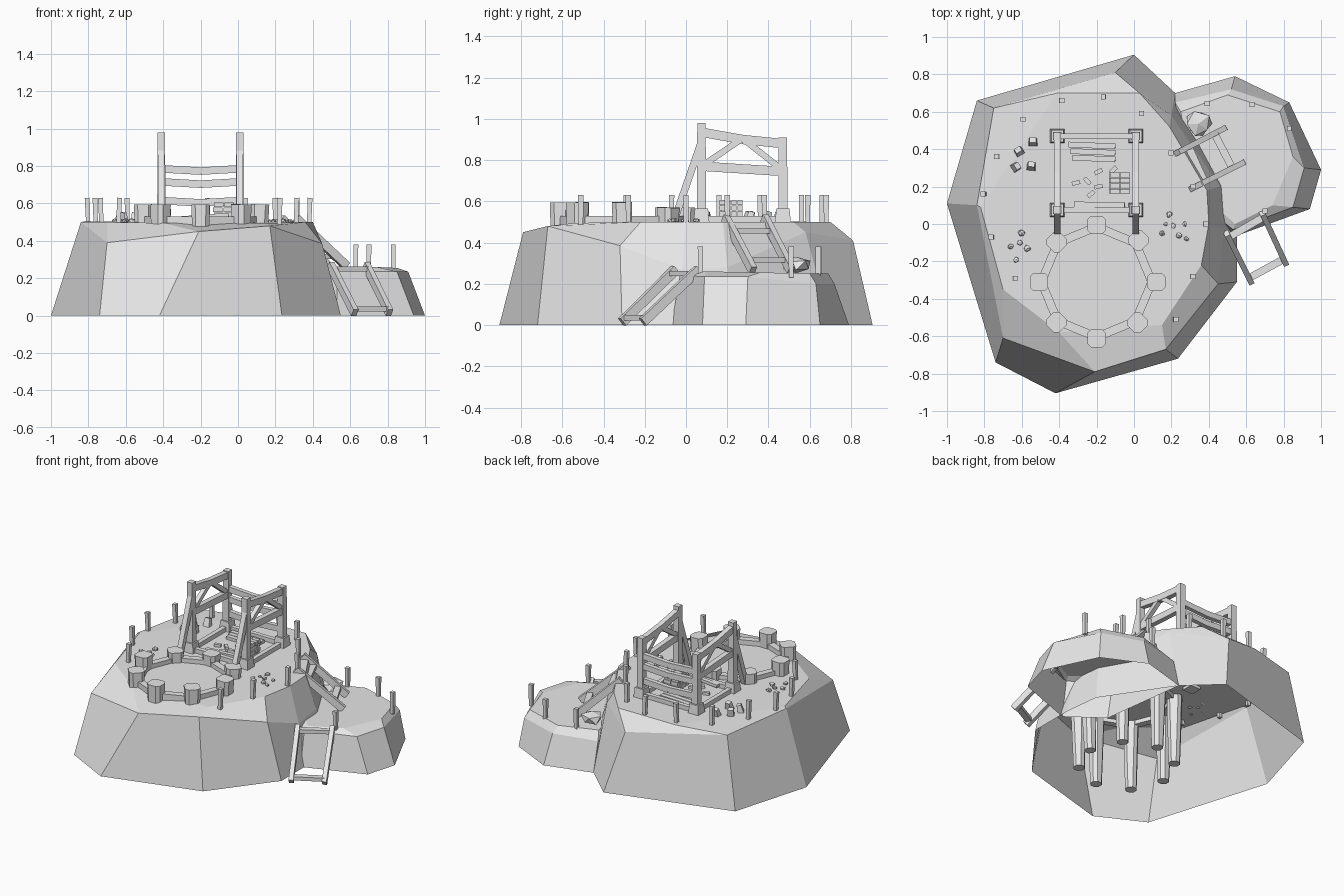
import bpy, bmesh, math, random
from mathutils import Vector, Matrix

random.seed(4)
default_cube = bpy.data.objects.get("Cube")
if default_cube:
    bpy.data.objects.remove(default_cube)

stone_grey = bpy.data.materials.new("stone_grey")
stone_grey.use_nodes = True
GREY = (0.8, 0.8, 0.8, 1)
stone_grey.diffuse_color = GREY
stone_grey.node_tree.nodes["Principled BSDF"].inputs["Base Color"].default_value = GREY


def finish(name, bm):
    """Turn a bmesh into a flat shaded object."""
    mesh = bpy.data.meshes.new(name)
    bmesh.ops.recalc_face_normals(bm, faces=bm.faces)
    bm.to_mesh(mesh)
    bm.free()
    mesh.materials.append(stone_grey)
    obj = bpy.data.objects.new(name, mesh)
    bpy.context.collection.objects.link(obj)
    return obj


def beam(name, start, end, width, height, taper=1.0, chamfer=0.0, side=None):
    """Box from start to end; taper scales the end section, chamfer cuts the long edges."""
    start, end = Vector(start), Vector(end)
    along = (end - start).normalized()
    if side is None:
        side = along.cross(Vector((0, 0, 1)))
        if side.length < 0.3:
            side = Vector((1, 0, 0))
    side = Vector(side)
    side = (side - along * side.dot(along)).normalized()
    up = side.cross(along)
    bm = bmesh.new()
    rings = []
    for centre, scale in ((start, 1), (end, taper)):
        rings.append([bm.verts.new(centre + side * (a * width * scale / 2) + up * (b * height * scale / 2))
                      for a, b in ((-1, -1), (1, -1), (1, 1), (-1, 1))])
    for i in range(4):
        j = (i + 1) % 4
        bm.faces.new((rings[0][i], rings[0][j], rings[1][j], rings[1][i]))
    bm.faces.new(rings[0])
    bm.faces.new(rings[1])
    if chamfer:
        long_edges = [bm.edges.get(pair) for pair in zip(*rings)]
        bmesh.ops.bevel(bm, geom=long_edges, offset=chamfer, segments=1, affect='EDGES')
    return finish(name, bm)


def rock_shell(name, base, rim, plateau):
    """Open-bottomed faceted hill made of three rings."""
    bm = bmesh.new()
    rings = [[bm.verts.new((x, y, 0)) for x, y in base],
             [bm.verts.new(p) for p in rim],
             [bm.verts.new(p) for p in plateau]]
    count = len(base)
    for low, high in zip(rings, rings[1:]):
        for i in range(count):
            j = (i + 1) % count
            bm.faces.new((low[i], low[j], high[j], high[i]))
    bm.faces.new(rings[-1])
    return finish(name, bm)


def pebble(name, x, y, z, size, flatness=0.75):
    """Small irregular stone."""
    bm = bmesh.new()
    bmesh.ops.create_icosphere(bm, subdivisions=1, radius=size)
    turn = Matrix.Rotation(random.uniform(0, math.pi), 3, 'Z')
    for v in bm.verts:
        v.co = turn @ (v.co * random.uniform(0.8, 1.15))
        v.co.z *= flatness
        v.co += Vector((x, y, z + size * 0.4))
    finish(name, bm)


# Large hill
rock_shell(
    "large_hill",
    [(0, .905), (-.84, .66), (-1, .11), (-.74, -.74), (-.42, -.905),
     (.235, -.72), (.55, -.31), (.55, 0), (.52, .25), (.22, .7)],
    [(-.1, .81, .41), (-.75, .62, .49), (-.84, .1, .5), (-.7, -.61, .39), (-.21, -.79, .45),
     (.17, -.67, .48), (.45, -.32, .385), (.48, -.02, .27), (.46, .2, .28), (.2, .58, .45)],
    [(.03, .7, .5), (-.41, .7, .5), (-.82, .09, .505), (-.7, -.35, .5), (-.4, -.58, .495),
     (.15, -.54, .495), (.36, -.22, .5), (.4, 0, .5), (.39, .18, .5), (.19, .52, .5)])

# Small hill
rock_shell(
    "small_hill",
    [(.54, .79), (.83, .65), (1, .29), (.94, .08), (.53, -.07), (.3, .1), (.22, .7)],
    [(.52, .72, .2), (.8, .63, .2), (.91, .3, .235), (.85, .09, .235), (.53, -.03, .24), (.3, .15, .24), (.22, .65, .2)],
    [(.5, .69, .25), (.78, .6, .25), (.85, .36, .255), (.74, .1, .26), (.54, 0, .26), (.32, .2, .26), (.25, .6, .25)])

# Ring of stone pillars joined by a low wall
CENTRE = Vector((-0.2, -0.31, 0))
ring = []
for i in range(8):
    angle = math.tau * i / 8 + math.pi / 2
    direction = Vector((math.cos(angle), math.sin(angle), 0))
    foot = CENTRE + direction * 0.3
    ring.append(CENTRE + direction * 0.295)
    top = 0.57 if direction.y > 0.5 else 0.595
    lean = direction * random.uniform(0, 0.02)
    tangent = (-direction.y, direction.x, 0)
    beam(f"ring_pillar_{i}", foot + Vector((0, 0, 0.02)), foot + lean + Vector((0, 0, top)),
         0.07, 0.07, 1.4, 0.02, tangent)
for i in range(8):
    lift = Vector((0, 0, 0.5))
    beam(f"ring_wall_{i}", ring[i] + lift, ring[(i + 1) % 8] + lift, 0.045, 0.06)

# Timber frame: posts on stone feet, side trusses and rear cross bars
FRONT, REAR = 0.075, 0.47
for side_name, x in (("right", -0.41), ("left", 0.01)):
    for place, y, top in (("front", FRONT, 0.98), ("rear", REAR, 0.91)):
        beam(f"{place}_{side_name}_post", (x, y, 0.48), (x, y, top), 0.045, 0.045, 0.9)
        beam(f"{place}_{side_name}_foot", (x, y, 0.48), (x, y, 0.565), 0.08, 0.08, 0.8)
    middle = (FRONT + REAR) / 2
    beam(f"{side_name}_top_front", (x, FRONT, 0.935), (x, middle, 0.9), 0.035, 0.045)
    beam(f"{side_name}_top_rear", (x, middle, 0.9), (x, REAR, 0.88), 0.035, 0.045)
    beam(f"{side_name}_middle_rail", (x, FRONT, 0.77), (x, REAR, 0.745), 0.035, 0.045)
    beam(f"{side_name}_brace_front", (x, FRONT, 0.77), (x, middle - 0.02, 0.89), 0.03, 0.03)
    beam(f"{side_name}_brace_rear", (x, REAR, 0.75), (x, middle + 0.02, 0.89), 0.03, 0.03)
    beam(f"{side_name}_sill", (x, FRONT, 0.515), (x, REAR, 0.515), 0.03, 0.03)
    beam(f"{side_name}_front_prop", (x, -0.06, 0.5), (x, FRONT, 0.89), 0.035, 0.035)
for i, z in enumerate((0.785, 0.715, 0.615)):
    beam(f"rear_bar_{i}", (-0.41, REAR, z), (-0.2, REAR, z - 0.012), 0.03, 0.04)
    beam(f"rear_bar_half_{i}", (-0.2, REAR, z - 0.012), (0.01, REAR, z), 0.03, 0.04)
for place, y in (("front", FRONT), ("rear", REAR)):
    beam(f"{place}_sill", (-0.41, y, 0.515), (0.01, y, 0.515), 0.03, 0.03)


def ladder(name, top_a, foot_a, top_b, foot_b, rungs):
    """Two sloping rails with cross rungs."""
    rails = [(Vector(top_a), Vector(foot_a)), (Vector(top_b), Vector(foot_b))]
    for i, (top, foot) in enumerate(rails):
        beam(f"{name}_rail_{i}", top, foot, 0.03, 0.045)
    for i, t in enumerate(rungs):
        a, b = (top.lerp(foot, t) for top, foot in rails)
        beam(f"{name}_rung_{i}", a, b, 0.04, 0.025)


ladder("upper_ladder", (.23, .38, .52), (.48, .51, .265), (.31, .19, .52), (.58, .325, .265), (.25, .8))
ladder("lower_ladder", (.495, -.05, .27), (.625, -.31, .015), (.685, .06, .27), (.81, -.21, .015), (.08, .92))

# Boundary pegs
pegs = [(-.39, .66), (-.16, .68), (.04, .59), (-.59, .56), (-.73, .36), (-.8, .16),
        (-.76, -.07), (-.64, -.29), (.22, -.51), (.31, -.28), (.38, 0), (.32, .2), (.2, .38)]
for i, (x, y) in enumerate(pegs):
    tilt = random.uniform(-0.008, 0.008)
    beam(f"large_hill_peg_{i}", (x, y, 0.47), (x + tilt, y, 0.63), 0.022, 0.022, 1.2)
for i, (x, y) in enumerate([(.39, .645), (.63, .64), (.83, .51), (.7, .07)]):
    beam(f"small_hill_peg_{i}", (x, y, 0.23), (x, y, 0.38), 0.022, 0.022, 1.2)

# Loose planks inside the frame
for i in range(3):
    y = 0.425 - i * 0.035
    beam(f"long_plank_{i}", (-0.35 + i * 0.01, y, 0.51), (-0.1, y - 0.01, 0.512), 0.03, 0.02)
beam("front_plank", (-.32, .105, .52), (-.05, .1, .54), 0.03, 0.02)
for i, (x, y) in enumerate([(-.31, .22), (-.19, .28), (-.23, .16), (-.11, .29), (-.25, .23), (-.19, .2)]):
    turn = random.uniform(-1, 1)
    step = Vector((math.cos(turn), math.sin(turn), 0)) * 0.022
    spot = Vector((x, y, 0.51))
    beam(f"short_plank_{i}", spot - step, spot + step, 0.022, 0.018)

# Brick stack
for layer in range(4):
    for row in range(4):
        for column in range(2):
            x = -0.108 + column * 0.056 + (layer % 2) * 0.005
            y = 0.175 + row * 0.029
            z = 0.513 + layer * 0.027
            beam(f"brick_{layer}_{row}_{column}", (x - 0.026, y, z), (x + 0.026, y, z), 0.026, 0.024)

# Broken blocks
for i, (x, y) in enumerate([(-.61, .38), (-.54, .43), (-.64, .3), (-.55, .3)]):
    turn = random.uniform(0, math.pi)
    tip = Vector((math.cos(turn), math.sin(turn), 1)) * 0.02
    beam(f"broken_block_{i}", Vector((x, y, 0.48)), Vector((x, y, 0.53)) + tip, 0.05, 0.04, 0.7,
         side=(math.sin(turn), -math.cos(turn), 0))

# Stones
groups = {
    "west_stone": (0.019, [(-.61, -.1), (-.66, -.12), (-.63, -.19), (-.57, -.13), (-.6, -.05)]),
    "east_stone": (0.016, [(.17, 0), (.21, -.01), (.27, 0), (.24, -.06), (.19, .05), (.28, -.08), (.15, -.05)]),
}
for name, (size, spots) in groups.items():
    for i, (x, y) in enumerate(spots):
        pebble(f"{name}_{i}", x, y, 0.5, size * random.uniform(0.8, 1.2))
pebble("boulder", .345, .535, .26, 0.075, 0.6)
